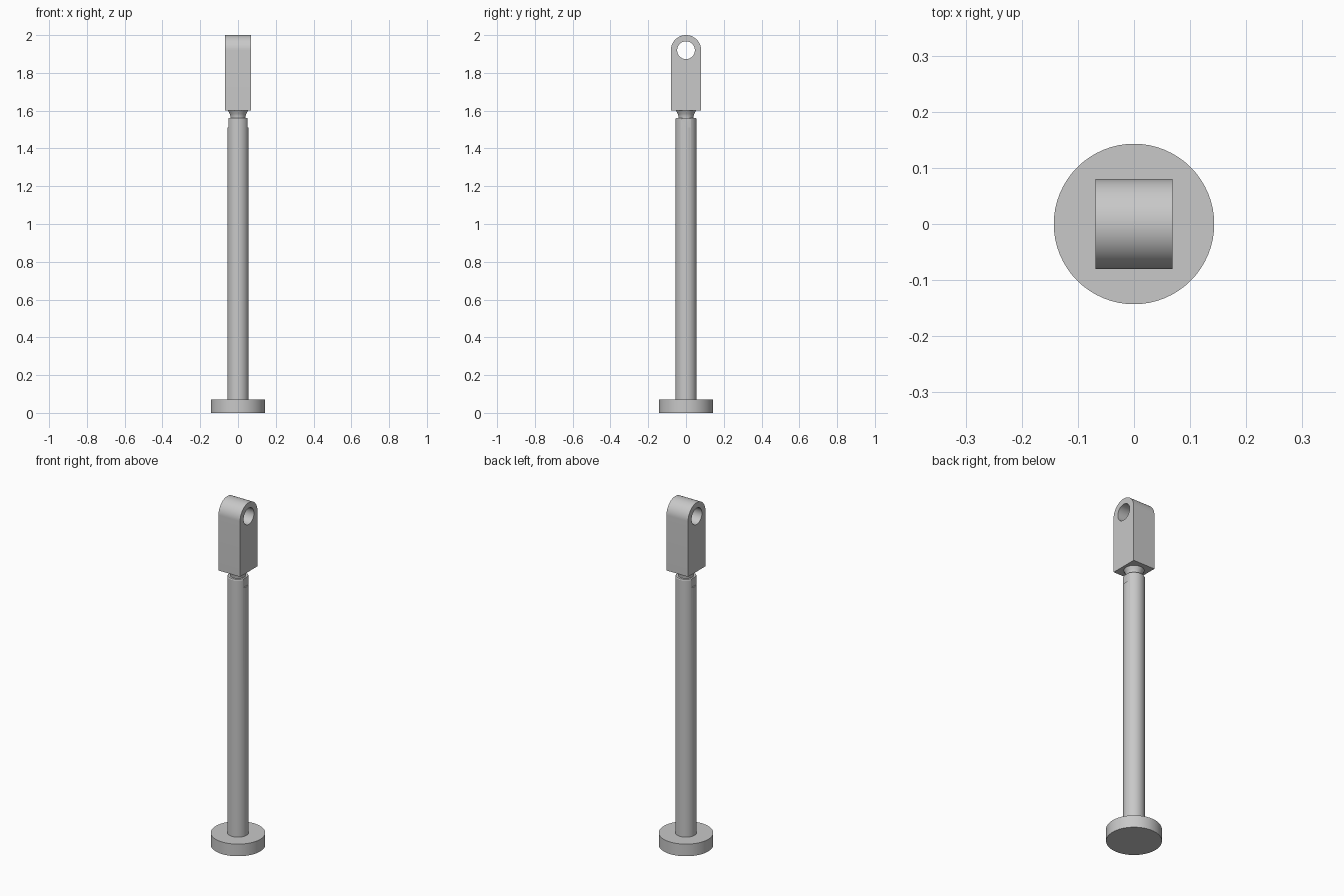
import bpy, bmesh
from math import pi, sin, cos, radians

SEGMENTS = 64
cube = bpy.data.objects.get("Cube")
if cube:
    bpy.data.objects.remove(cube, do_unlink=True)

steel = bpy.data.materials.new("grey_steel")
steel.use_nodes = True
grey = (0.58, 0.58, 0.58, 1)
steel.diffuse_color = grey
steel.node_tree.nodes["Principled BSDF"].inputs["Base Color"].default_value = grey


def add_object(name, bm):
    bmesh.ops.recalc_face_normals(bm, faces=bm.faces)
    mesh = bpy.data.meshes.new(name)
    bm.to_mesh(mesh)
    bm.free()
    mesh.materials.append(steel)
    obj = bpy.data.objects.new(name, mesh)
    bpy.context.collection.objects.link(obj)
    return obj


def lathe(name, profile):
    """Closed solid of revolution from (radius, z) points."""
    bm = bmesh.new()
    rings = [[bm.verts.new((r * cos(2 * pi * i / SEGMENTS), r * sin(2 * pi * i / SEGMENTS), z))
              for i in range(SEGMENTS)] for r, z in profile]
    for low, high in zip(rings, rings[1:]):
        for i in range(SEGMENTS):
            j = (i + 1) % SEGMENTS
            bm.faces.new((low[i], low[j], high[j], high[i]))
    bm.faces.new(rings[0][::-1])
    bm.faces.new(rings[-1])
    return add_object(name, bm)


def prism_x(name, outline, half_width):
    """Extrude a (y, z) outline evenly along x."""
    bm = bmesh.new()
    face = bm.faces.new([bm.verts.new((-half_width, y, z)) for y, z in outline])
    side = bmesh.ops.extrude_face_region(bm, geom=[face])["geom"]
    moved = [v for v in side if isinstance(v, bmesh.types.BMVert)]
    bmesh.ops.translate(bm, verts=moved, vec=(2 * half_width, 0, 0))
    return add_object(name, bm)


def arc(radius, z, sweep, steps):
    return [(radius * cos(sweep * i / steps), z + radius * sin(sweep * i / steps))
            for i in range(steps + 1)]


def cut(obj, cutter):
    bpy.context.view_layer.objects.active = obj
    mod = obj.modifiers.new("cut", 'BOOLEAN')
    mod.operation = 'DIFFERENCE'
    mod.solver = 'EXACT'
    mod.object = cutter
    bpy.ops.object.modifier_apply(modifier=mod.name)
    bpy.data.objects.remove(cutter, do_unlink=True)


# Round foot, long rod and flared neck
foot = lathe("foot_flange", [(0.143, 0), (0.143, 0.07)])
rod = lathe("rod", [(0.056, 0.07), (0.056, 1.555), (0.053, 1.56)])
neck = lathe("neck", [(0.04, 1.555), (0.04, 1.573), (0.044, 1.583), (0.053, 1.6)])

# Spanner flats on both sides of the rod top
for side in (-1, 1):
    flat = prism_x("flat_cutter", [(-0.1, 1.51), (0.1, 1.51), (0.1, 1.6), (-0.1, 1.6)], 0.03)
    flat.location.x = side * 0.08
    bpy.context.view_layer.update()
    cut(rod, flat)

# Rounded eye block with a through hole
EYE_Z = 1.92
eye = prism_x("eye_block", [(-0.08, 1.6), (0.08, 1.6)] + arc(0.08, EYE_Z, pi, 32), 0.069)
cut(eye, prism_x("hole_cutter", arc(0.047, EYE_Z, 2 * pi, 48)[:-1], 0.2))

# Smooth curved faces, keep hard edges
bpy.ops.object.select_all(action='DESELECT')
for obj in (foot, rod, neck, eye):
    obj.select_set(True)
bpy.context.view_layer.objects.active = eye
bpy.ops.object.shade_smooth_by_angle(angle=radians(30))
